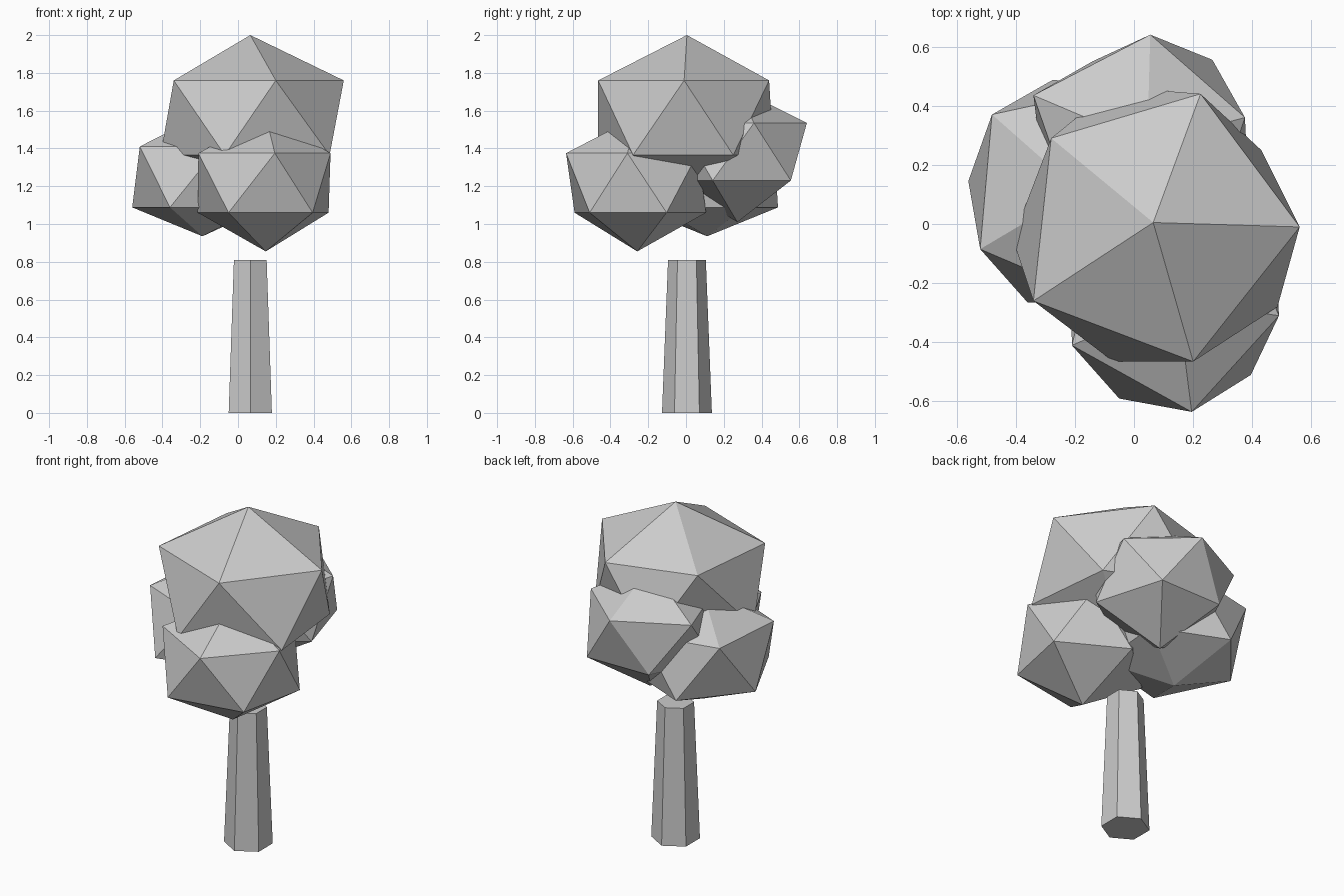
import bpy, bmesh
from math import cos, sin, radians

if "Cube" in bpy.data.objects:
    bpy.data.objects.remove(bpy.data.objects["Cube"])


def ring(bm, x, y, z, r, start, n):
    return [bm.verts.new((x + r * cos(radians(start + 360 * k / n)),
                          y + r * sin(radians(start + 360 * k / n)), z)) for k in range(n)]


def finish(bm, name):
    bmesh.ops.recalc_face_normals(bm, faces=bm.faces)
    me = bpy.data.meshes.new(name)
    bm.to_mesh(me)
    bm.free()
    bpy.context.collection.objects.link(bpy.data.objects.new(name, me))


def leaf_clump(name, x, y, r, start, levels, nudges={}):
    """Slightly irregular icosahedron; levels = bottom, lower ring, upper ring, top."""
    bm = bmesh.new()
    bottom = bm.verts.new((x, y, levels[0]))
    low = ring(bm, x, y, levels[1], r, start + 36, 5)
    up = ring(bm, x, y, levels[2], r, start, 5)
    top = bm.verts.new((x, y, levels[3]))
    for (which, k), (px, py) in nudges.items():
        v = (low if which == "low" else up)[k]
        v.co.x, v.co.y = px, py
    for k in range(5):
        j = (k + 1) % 5
        bm.faces.new((top, up[k], up[j]))
        bm.faces.new((up[k], low[k], up[j]))
        bm.faces.new((up[j], low[k], low[j]))
        bm.faces.new((bottom, low[j], low[k]))
    finish(bm, name)


# tapered six-sided trunk
bm = bmesh.new()
a = ring(bm, 0.065, 0.005, 0, 0.132, 90, 6)
b = ring(bm, 0.065, 0.005, 0.81, 0.1, 90, 6)
bm.faces.new(a)
bm.faces.new(b)
for k in range(6):
    j = (k + 1) % 6
    bm.faces.new((a[k], a[j], b[j], b[k]))
finish(bm, "trunk")

# foliage
leaf_clump("top_foliage", 0.065, 0.005, 0.477, -2, (1.13, 1.365, 1.76, 2.0), {
    ("up", 0): (0.56, -0.01), ("up", 1): (0.225, 0.44), ("up", 2): (-0.28, 0.29),
    ("up", 3): (-0.34, -0.26), ("up", 4): (0.2, -0.465),
    ("low", 0): (0.43, 0.25), ("low", 2): (-0.41, -0.05),
    ("low", 3): (-0.07, -0.465), ("low", 4): (0.485, -0.28)})
leaf_clump("front_foliage", 0.147, -0.258, 0.367, -83, (0.855, 1.06, 1.375, 1.57), {
    ("up", 0): (0.195, -0.635), ("up", 1): (0.49, -0.31), ("up", 4): (-0.21, -0.41),
    ("low", 0): (0.395, -0.51), ("low", 4): (-0.05, -0.59)})
leaf_clump("left_foliage", -0.188, 0.112, 0.385, 139, (0.935, 1.088, 1.41, 1.58), {
    ("up", 0): (-0.48, 0.37), ("up", 1): (-0.52, -0.085),
    ("low", 0): (-0.56, 0.145), ("low", 1): (-0.36, -0.265)})
leaf_clump("back_foliage", 0.045, 0.272, 0.365, 15, (1.01, 1.23, 1.535, 1.72), {
    ("up", 0): (0.375, 0.36), ("up", 1): (0.055, 0.64), ("up", 2): (-0.34, 0.435),
    ("low", 0): (0.265, 0.555), ("low", 1): (-0.14, 0.55)})
